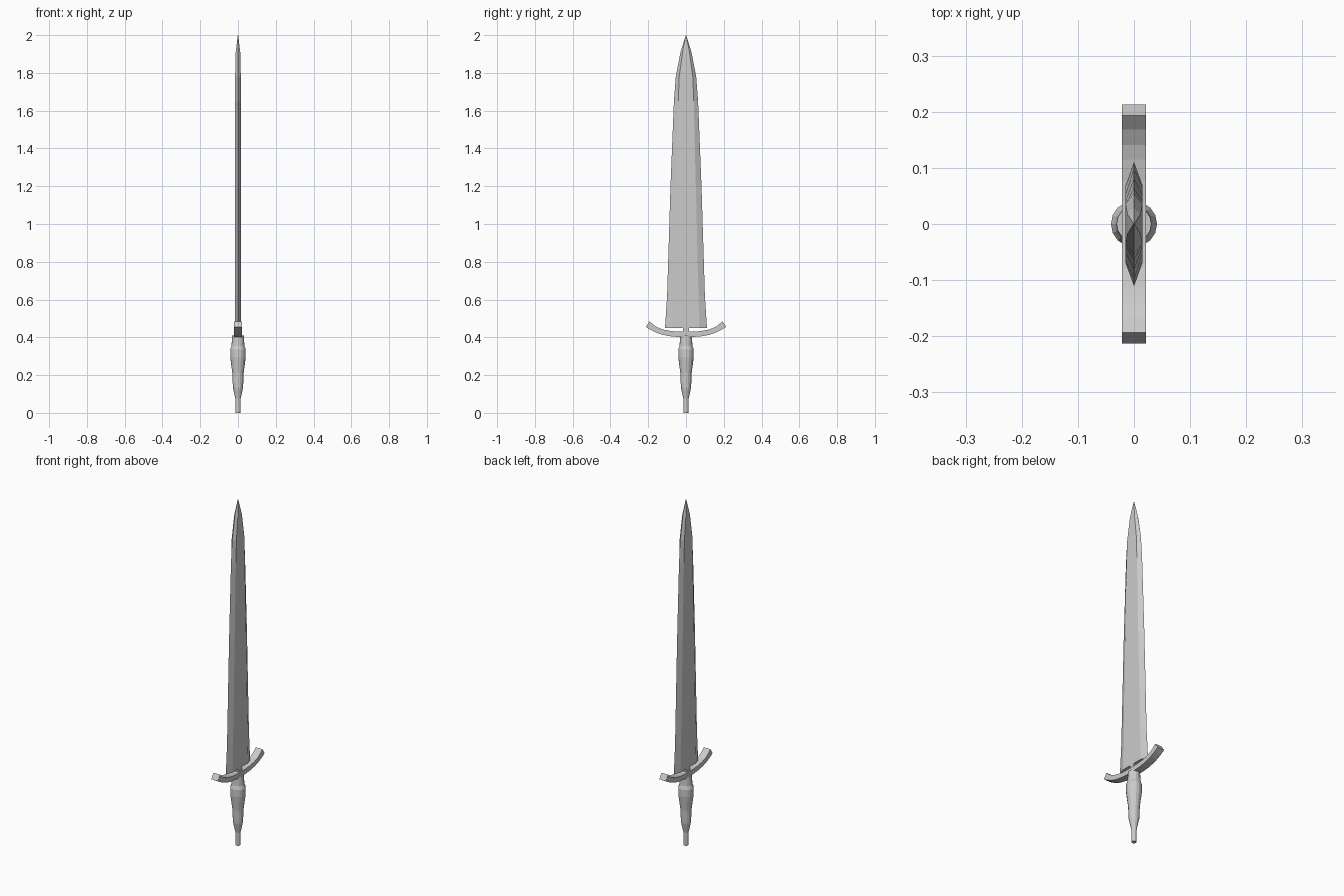
import bpy, bmesh
from math import cos, sin, pi

if "Cube" in bpy.data.objects:
    bpy.data.objects.remove(bpy.data.objects["Cube"])


def loft(name, rings):
    """Skin a stack of equal-sized point rings and cap both ends."""
    bm = bmesh.new()
    vs = [[bm.verts.new(p) for p in r] for r in rings]
    n = len(rings[0])
    for a, b in zip(vs, vs[1:]):
        for i in range(n):
            j = (i + 1) % n
            bm.faces.new((a[i], a[j], b[j], b[i]))
    bm.faces.new(vs[0])
    bm.faces.new(vs[-1])
    bmesh.ops.remove_doubles(bm, verts=bm.verts, dist=0.00001)
    bmesh.ops.recalc_face_normals(bm, faces=bm.faces)
    me = bpy.data.meshes.new(name)
    bm.to_mesh(me)
    bm.free()
    ob = bpy.data.objects.new(name, me)
    bpy.context.collection.objects.link(ob)
    return ob


# blade: six-sided section (z, half width, flat half width, half thickness)
blade = [(0.45, 0.111, 0.070, 0.015), (0.62, 0.100, 0.066, 0.015),
         (1.20, 0.082, 0.052, 0.015), (1.65, 0.064, 0.041, 0.015),
         (1.78, 0.054, 0.036, 0.015), (1.91, 0.029, 0.018, 0.012),
         (2.00, 0.001, 0.0006, 0.001)]
loft("blade", [[(0, w, z), (-t, f, z), (-t, -f, z), (0, -w, z), (t, -f, z), (t, f, z)]
               for z, w, f, t in blade])

# tang joining blade to guard
loft("blade_tang", [[(-0.015, -0.015, z), (0.015, -0.015, z),
                     (0.015, 0.015, z), (-0.015, 0.015, z)] for z in (0.405, 0.452)])

# guard: bowed bar, one half as (y low, z low, y high, z high), mirrored
half = [(0.0, 0.402, 0.0, 0.430), (0.04, 0.402, 0.04, 0.430),
        (0.085, 0.406, 0.078, 0.433), (0.125, 0.414, 0.115, 0.440),
        (0.155, 0.424, 0.141, 0.448), (0.185, 0.438, 0.168, 0.463),
        (0.213, 0.455, 0.193, 0.485)]
bar = [(-a, b, -c, d) for a, b, c, d in reversed(half[1:])] + half
T = 0.0215
loft("guard", [[(-T, a, b), (T, a, b), (T, c, d), (-T, c, d)] for a, b, c, d in bar])

# grip: turned handle with a swelling below the guard
SIDES = 16
grip = [(0.0, 0.013), (0.075, 0.014), (0.135, 0.027), (0.21, 0.030), (0.295, 0.041),
        (0.335, 0.041), (0.355, 0.034), (0.41, 0.031)]
loft("grip", [[(r * cos(2 * pi * i / SIDES), r * sin(2 * pi * i / SIDES), z)
               for i in range(SIDES)] for z, r in grip])
